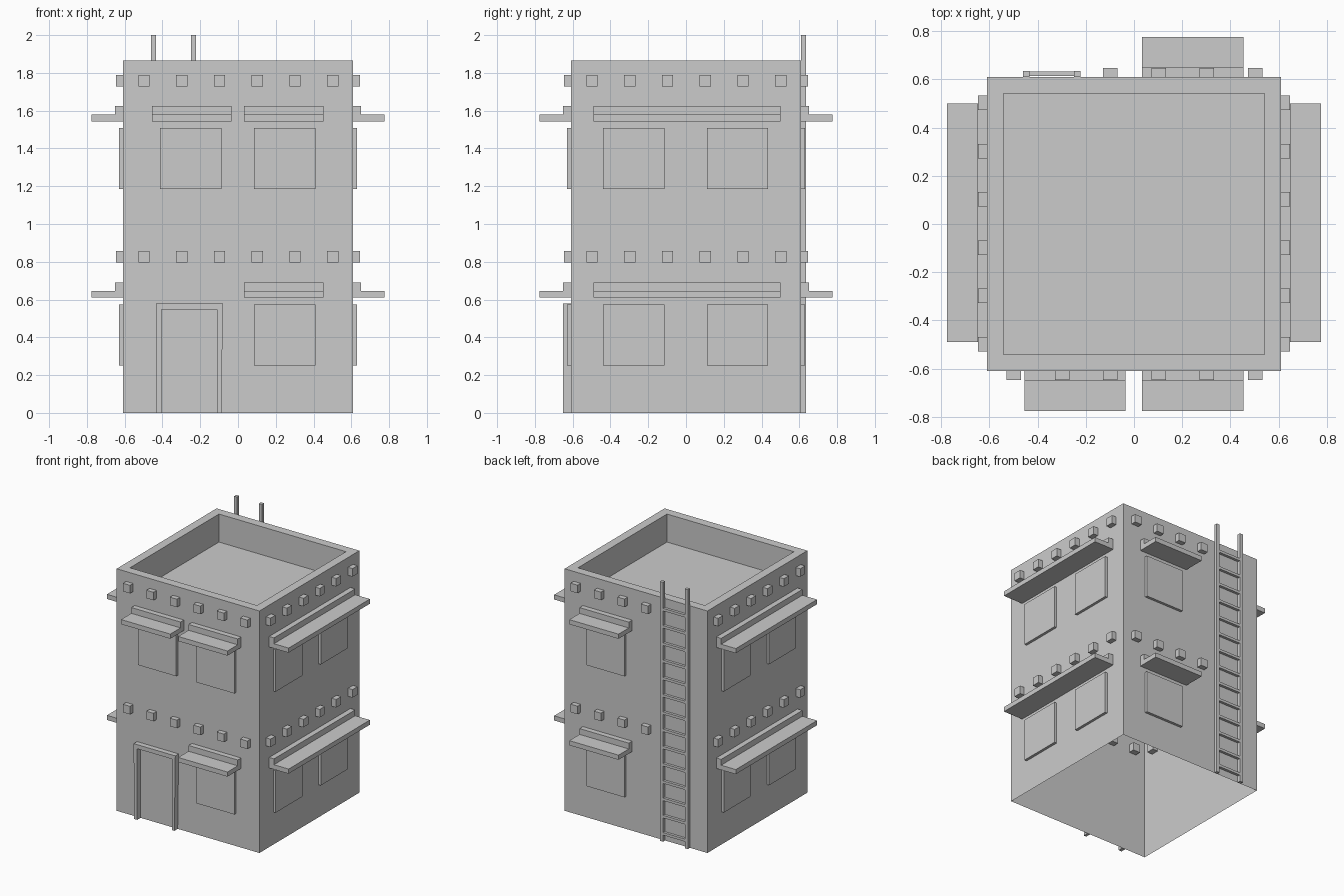
import bpy
import bmesh

if "Cube" in bpy.data.objects:
    bpy.data.objects.remove(bpy.data.objects["Cube"], do_unlink=True)

plaster = bpy.data.materials.new("grey plaster")
plaster.use_nodes = True
GREY = (0.6, 0.6, 0.6, 1)
plaster.diffuse_color = GREY
plaster.node_tree.nodes["Principled BSDF"].inputs["Base Color"].default_value = GREY

WALL = 0.609     # wall distance from the centre
ROOF = 1.866     # parapet height

# Each side maps (along wall, outward distance, height) to model space
SIDES = {
    "front": lambda u, d, z: (u, -d, z),
    "back": lambda u, d, z: (u, d, z),
    "left": lambda u, d, z: (d, u, z),
    "right": lambda u, d, z: (-d, u, z),
}


def finish(name, bm):
    bmesh.ops.recalc_face_normals(bm, faces=bm.faces)
    mesh = bpy.data.meshes.new(name)
    bm.to_mesh(mesh)
    bm.free()
    mesh.materials.append(plaster)
    obj = bpy.data.objects.new(name, mesh)
    bpy.context.collection.objects.link(obj)
    return obj


def loft(bm, side, ring_a, ring_b):
    """Closed solid between two matching outlines on one side."""
    place = SIDES[side]
    a = [bm.verts.new(place(*p)) for p in ring_a]
    b = [bm.verts.new(place(*p)) for p in ring_b]
    bm.faces.new(a)
    bm.faces.new(b)
    for i in range(len(a)):
        j = (i + 1) % len(a)
        bm.faces.new((a[i], a[j], b[j], b[i]))


def box(bm, side, u0, u1, d0, d1, z0, z1):
    outline = [(d0, z0), (d1, z0), (d1, z1), (d0, z1)]
    loft(bm, side, [(u0, d, z) for d, z in outline], [(u1, d, z) for d, z in outline])


# Hollow tower, open below, with a sunken roof behind the parapet
bm = bmesh.new()
bmesh.ops.create_cube(bm, size=1)
for v in bm.verts:
    v.co = (v.co.x * 2 * WALL, v.co.y * 2 * WALL, (v.co.z + 0.5) * ROOF)
bm.normal_update()
top = next(f for f in bm.faces if f.normal.z > 0.9)
bottom = next(f for f in bm.faces if f.normal.z < -0.9)
bmesh.ops.delete(bm, geom=[bottom], context="FACES_ONLY")
bmesh.ops.inset_region(bm, faces=[top], thickness=0.067, use_even_offset=True)
well = bmesh.ops.extrude_face_region(bm, geom=[top])
bmesh.ops.translate(bm, vec=(0, 0, -0.216),
                    verts=[g for g in well["geom"] if isinstance(g, bmesh.types.BMVert)])
if top.is_valid:
    bmesh.ops.delete(bm, geom=[top], context="FACES_ONLY")
finish("tower_walls", bm)

# Beam ends, windows and awnings on every side
WINDOW_LEFT, WINDOW_RIGHT = (-0.412, -0.087), (0.085, 0.41)
SIDE_WINDOWS = [(-0.44, -0.115), (0.11, 0.435)]
AWNING_LEFT, AWNING_RIGHT = (-0.455, -0.035), (0.033, 0.453)
SIDE_AWNING = (-0.49, 0.5)

for floor, base in (("lower", 0.0), ("upper", 0.933)):
    layout = {
        "front": ([WINDOW_RIGHT], [AWNING_RIGHT]),
        "back": ([WINDOW_RIGHT], [AWNING_RIGHT]),
        "left": (SIDE_WINDOWS, [SIDE_AWNING]),
        "right": (SIDE_WINDOWS, [SIDE_AWNING]),
    }
    if floor == "upper":
        layout["front"] = ([WINDOW_LEFT, WINDOW_RIGHT], [AWNING_LEFT, AWNING_RIGHT])

    for side, (windows, awnings) in layout.items():
        bm = bmesh.new()
        for i in range(6):
            u = -0.498 + 0.2 * i
            if side == "back" and i < 2:
                continue        # room for the ladder
            box(bm, side, u - 0.03, u + 0.03, WALL - 0.045, 0.647,
                base + 0.795, base + 0.857)
        finish(f"{floor}_{side}_beam_ends", bm)

        bm = bmesh.new()
        for u0, u1 in windows:
            box(bm, side, u0, u1, WALL, 0.629, base + 0.251, base + 0.575)
        finish(f"{floor}_{side}_windows", bm)

        bm = bmesh.new()
        z = base + 0.61
        profile = [(WALL, z), (0.775, z), (0.775, z + 0.036),
                   (0.65, z + 0.036), (0.65, z + 0.081), (WALL, z + 0.081)]
        for u0, u1 in awnings:
            loft(bm, side, [(u0, d, h) for d, h in profile],
                 [(u1, d, h) for d, h in profile])
        finish(f"{floor}_{side}_awnings", bm)

# Door frame, slightly tapered on one jamb
bm = bmesh.new()
frame = [(-0.432, 0), (-0.435, 0.58), (-0.08, 0.58), (-0.088, 0),
         (-0.11, 0), (-0.11, 0.548), (-0.405, 0.548), (-0.405, 0)]
loft(bm, "front", [(u, WALL, z) for u, z in frame], [(u, 0.65, z) for u, z in frame])
finish("door_frame", bm)

# Ladder up the back wall
bm = bmesh.new()
for u in (-0.447, -0.235):
    box(bm, "back", u - 0.013, u + 0.013, WALL, 0.635, 0, 2)
finish("ladder_rails", bm)
bm = bmesh.new()
for i in range(14):
    z = 0.06 + 0.133 * i
    box(bm, "back", -0.437, -0.245, 0.613, 0.633, z - 0.01, z + 0.01)
finish("ladder_rungs", bm)
